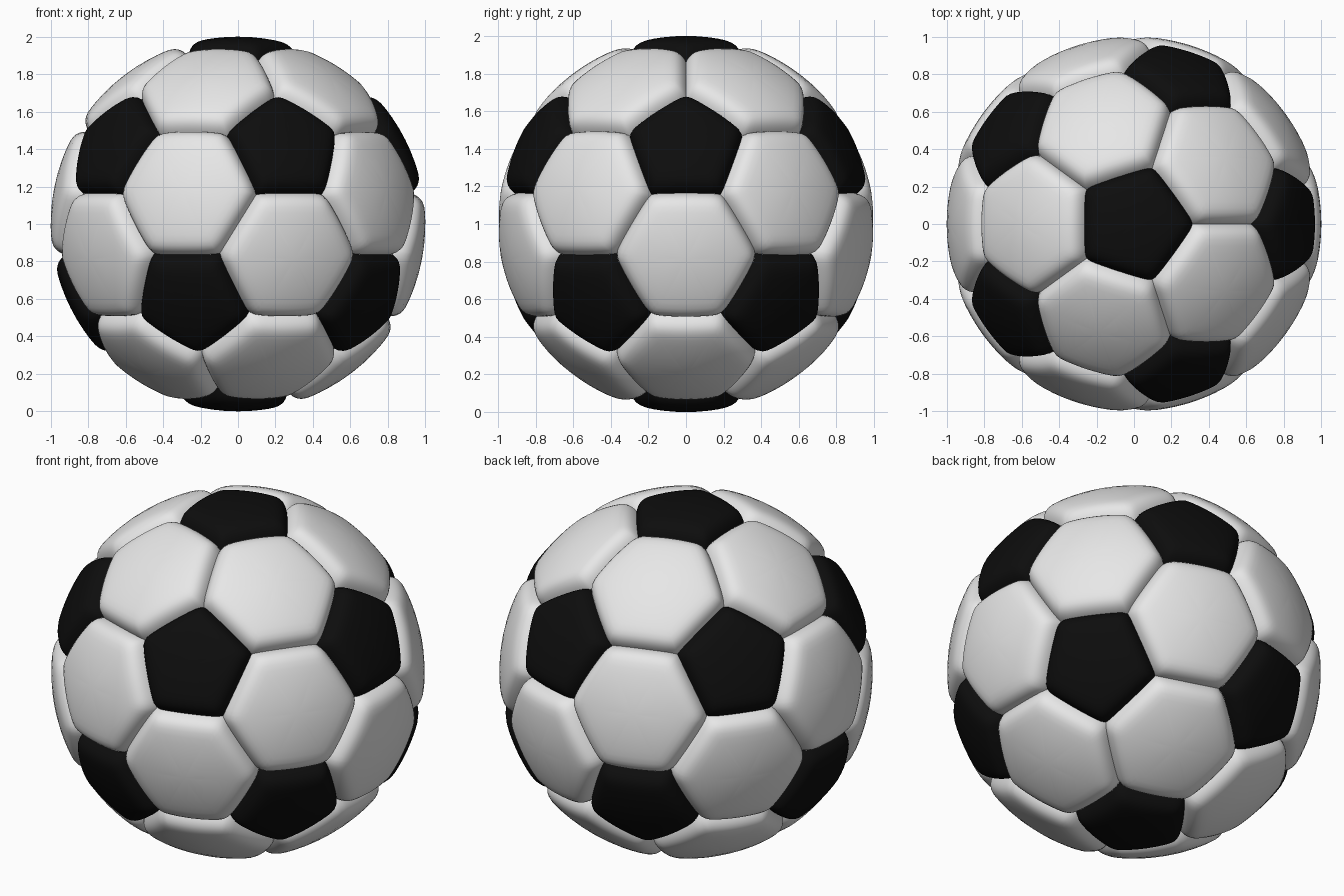
import bpy, bmesh, math
from mathutils import Vector

if "Cube" in bpy.data.objects:
    bpy.data.objects.remove(bpy.data.objects["Cube"])

WIDTH, DEPTH = 0.14, 0.065      # seam rounding width and groove depth
SEGS = 14                       # subdivisions along each panel side
RINGS = [0, .2, .4, .55, .66, .75, .82, .87, .91, .94, .965, .985, 1]


def material(name, v):
    m = bpy.data.materials.new(name)
    m.diffuse_color = (v, v, v, 1)
    m.use_nodes = True
    m.node_tree.nodes["Principled BSDF"].inputs["Base Color"].default_value = m.diffuse_color
    return m


def sort_round(pts, c):
    """Order points counter-clockwise about the outward axis c."""
    z = c.normalized()
    x = (pts[0] - z * pts[0].dot(z)).normalized()
    y = z.cross(x)
    return sorted(pts, key=lambda p: math.atan2(p.dot(y), p.dot(x)))


def puff(direction, normals):
    """Lift a direction to the padded panel surface, dipping at the seams."""
    p = direction.normalized()
    total = 0
    for n in normals:
        d = max(0.0, math.asin(max(-1, min(1, p.dot(n)))))
        total += max(0.0, 1 - d / WIDTH) ** 8
    return p * (1 - DEPTH * math.sqrt(total)) + Vector((0, 0, 1))


def add_panel(bm, pts):
    c = sum(pts, Vector()) / len(pts)
    pts = sort_round(pts, c)
    n = len(pts)
    normals = [pts[i].cross(pts[(i + 1) % n]).normalized() for i in range(n)]
    rim = [pts[i].lerp(pts[(i + 1) % n], s / SEGS) for i in range(n) for s in range(SEGS)]
    centre = bm.verts.new(puff(c, normals))
    last = None
    for t in RINGS[1:]:
        ring = [bm.verts.new(puff(c.lerp(q, t), normals)) for q in rim]
        for i in range(len(ring)):
            j = (i + 1) % len(ring)
            if last is None:
                bm.faces.new((centre, ring[i], ring[j]))
            else:
                bm.faces.new((last[i], ring[i], ring[j], last[j]))
        last = ring


def make_panels(name, panels, mat):
    bm = bmesh.new()
    for pts in panels:
        add_panel(bm, pts)
    for f in bm.faces:
        f.smooth = True
    me = bpy.data.meshes.new(name)
    bm.to_mesh(me)
    bm.free()
    me.materials.append(mat)
    ob = bpy.data.objects.new(name, me)
    bpy.context.collection.objects.link(ob)


# Icosahedron corners: two poles and two staggered rings of five
h, r = 1 / math.sqrt(5), 2 / math.sqrt(5)
ico = [Vector((0, 0, 1)), Vector((0, 0, -1))]
for k in range(5):
    for a, z in ((72 * k, h), (72 * k + 36, -h)):
        a = math.radians(a)
        ico.append(Vector((r * math.cos(a), r * math.sin(a), z)))


def near(a, b):
    return 0.1 < (a - b).length < 1.2


# Truncating it: pentagons at the corners, hexagons on the faces
pentagons = [[(2 * v + w) / 3 for w in ico if near(v, w)] for v in ico]
hexagons = []
for i in range(12):
    for j in range(i + 1, 12):
        for k in range(j + 1, 12):
            tri = (ico[i], ico[j], ico[k])
            if near(tri[0], tri[1]) and near(tri[1], tri[2]) and near(tri[0], tri[2]):
                hexagons.append([(2 * a + b) / 3 for a in tri for b in tri if a is not b])

make_panels("black_pentagon_panels", pentagons, material("black leather", 0.004))
make_panels("white_hexagon_panels", hexagons, material("white leather", 0.8))
